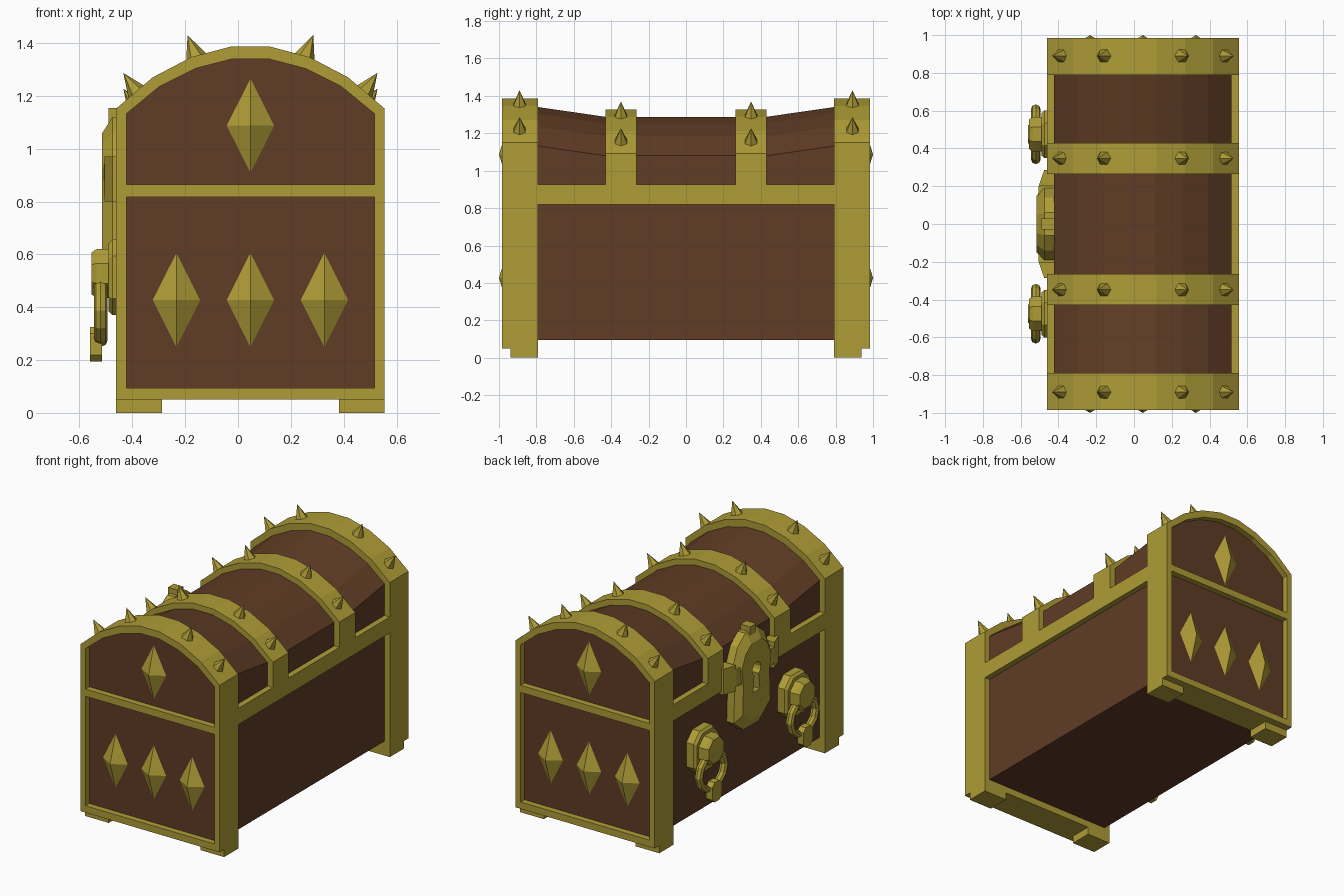
import bpy, bmesh, math
from mathutils import Vector

if "Cube" in bpy.data.objects:
    bpy.data.objects.remove(bpy.data.objects["Cube"])

CX = 0.047  # centre line of the box


def material(name, rgb):
    m = bpy.data.materials.new(name)
    m.diffuse_color = (*rgb, 1)
    m.use_nodes = True
    m.node_tree.nodes["Principled BSDF"].inputs["Base Color"].default_value = m.diffuse_color
    return m


GOLD = material("old gold", (0.43, 0.335, 0.038))
WOOD = material("dark wood", (0.115, 0.045, 0.018))


def finish(name, bm, mat):
    bmesh.ops.recalc_face_normals(bm, faces=bm.faces)
    me = bpy.data.meshes.new(name)
    bm.to_mesh(me)
    bm.free()
    me.materials.append(mat)
    ob = bpy.data.objects.new(name, me)
    bpy.context.collection.objects.link(ob)
    return ob


def loft(name, loops, mat, closed=False):
    """Skin a list of equal-length point loops; cap the ends unless closed."""
    bm = bmesh.new()
    rows = [[bm.verts.new(p) for p in lp] for lp in loops]
    n = len(rows[0])
    pairs = list(zip(rows, rows[1:])) + ([(rows[-1], rows[0])] if closed else [])
    for a, b in pairs:
        for i in range(n):
            j = (i + 1) % n
            bm.faces.new((a[i], a[j], b[j], b[i]))
    if not closed:
        bm.faces.new(rows[0])
        bm.faces.new(rows[-1])
    return finish(name, bm, mat)


def box(name, x, y, z, mat=GOLD):
    return loft(name, [[(a, y[0], z[0]), (a, y[1], z[0]), (a, y[1], z[1]), (a, y[0], z[1])] for a in x], mat)


def plate(name, outline, layers, cy, cz, mat=GOLD):
    """Outline in (y, z) around a centre, stacked along x as (x, scale)."""
    return loft(name, [[(x, cy + y * s, cz + z * s) for y, z in outline] for x, s in layers], mat)


def mirrored(half):
    return half + [(-a, b) for a, b in reversed(half)]


def arch(half, dz=0, bottom=None):
    pts = [(a, b + dz) for a, b in half]
    if bottom is not None:
        pts = [(half[0][0], bottom)] + pts
    return mirrored(pts)


OUTER = [(0.508, 1.152), (0.37, 1.27), (0.223, 1.347), (0.073, 1.387)]
INNER = [(0.47, 1.132), (0.345, 1.235), (0.207, 1.304), (0.068, 1.34)]


def band(name, y0, y1, outer, inner, closed):
    """Strap with a rectangular section that follows the arch."""
    loops = [[(CX + o[0], y0, o[1]), (CX + o[0], y1, o[1]), (CX + i[0], y1, i[1]), (CX + i[0], y0, i[1])]
             for o, i in zip(outer, inner)]
    loft(name, loops, GOLD, closed)


# wooden body with sagging lid
sections = [(-0.945, 0), (-0.79, 0), (-0.43, -0.052), (0.43, -0.052), (0.79, 0), (0.945, 0)]
loft("wooden_body", [[(CX + x, y, z) for x, z in arch(INNER, dz, 0.095)] for y, dz in sections], WOOD)

for s in (-1, 1):
    # end frames, lid straps, rails
    band("end_frame", s * 0.79, s * 0.985, arch(OUTER, 0, 0.05), arch(INNER, 0, 0.095), True)
    band("lid_strap", s * 0.265, s * 0.43, arch(OUTER, -0.06, 0.87), arch(INNER, -0.08, 0.87), False)
    box("end_rail", (CX - 0.48, CX + 0.48), (s * 0.9, s * 0.985), (0.818, 0.865))
    box("side_rail", (CX + s * 0.46, CX + s * 0.508), (-0.8, 0.8), (0.818, 0.925))
    for t in (-1, 1):
        box("foot", (CX + t * 0.508, CX + t * 0.335), (s * 0.79, s * 0.937), (0, 0.055))
    # diamond studs on the ends
    for dx, z in ((-0.28, 0.427), (0, 0.427), (0.28, 0.427), (0, 1.087)):
        bm = bmesh.new()
        x = CX + dx
        ring = [bm.verts.new((x + a, s * 0.943, z + b)) for a, b in ((0.093, 0), (0, 0.185), (-0.093, 0), (0, -0.185))]
        tip = bm.verts.new((x, s * 1.0, z))
        for i in range(4):
            bm.faces.new((ring[i], ring[(i + 1) % 4], tip))
        bm.faces.new(ring)
        finish("diamond_stud", bm, GOLD)

# spikes on every strap
for y, dz in ((-0.89, 0), (-0.348, -0.06), (0.348, -0.06), (0.89, 0)):
    for s in (-1, 1):
        for bx, bz, tx, tz in ((0.207, 1.35, 0.238, 1.43), (0.43, 1.214, 0.481, 1.287)):
            base, tip = Vector((CX + s * bx, y, bz + dz)), Vector((CX + s * tx, y, tz + dz))
            d = (tip - base).normalized()
            base -= d * 0.008
            bpy.ops.mesh.primitive_cone_add(vertices=6, radius1=0.042, radius2=0, depth=(tip - base).length,
                                            location=(base + tip) / 2,
                                            rotation=d.to_track_quat('Z', 'Y').to_euler())
            bpy.context.object.name = "spike"
            bpy.context.object.data.materials.append(GOLD)

# ring pulls
for cy in (-0.475, 0.475):
    oct_plate = mirrored([(0.06, -0.143), (0.125, -0.08), (0.125, 0.08), (0.06, 0.143)])
    plate("pull_plate", oct_plate, [(-0.42, 1), (-0.475, 1), (-0.49, 0.9)], cy, 0.513)
    boss = [(0.1 * math.cos(math.pi * (k + 0.5) / 4), 0.1 * math.sin(math.pi * (k + 0.5) / 4)) for k in range(8)]
    plate("pull_boss", boss, [(-0.48, 1), (-0.535, 1), (-0.555, 0.85)], cy, 0.528)
    bpy.ops.mesh.primitive_torus_add(major_segments=12, minor_segments=8, major_radius=0.132, minor_radius=0.026,
                                     location=(-0.52, cy, 0.388), rotation=(0, math.pi / 2, 0))
    ring = bpy.context.object
    ring.name = "pull_ring"
    ring.scale = (0.87, 1, 1)
    ring.data.materials.append(GOLD)
    grip = mirrored([(0.025, -0.065), (0.05, -0.04), (0.05, 0.04), (0.025, 0.065)])
    plate("pull_grip", grip, [(-0.515, 1), (-0.56, 1)], cy, 0.26)

# lock plate with keyhole
shield = mirrored([(0.08, -0.32), (0.18, -0.24), (0.17, 0.0), (0.19, 0.14), (0.14, 0.25), (0.06, 0.31)])
lock = plate("lock_plate", shield, [(-0.42, 1), (-0.475, 1), (-0.515, 0.8)], 0, 0.81)
for s in (-1, 1):
    loft("lock_wing", [[(-0.42, s * y, z0), (xf, s * y, z0), (xf, s * y, z1), (-0.42, s * y, z1)]
                       for y, xf, z0, z1 in ((0.14, -0.508, 0.83, 0.94), (0.2, -0.505, 0.83, 0.94),
                                             (0.2, -0.505, 0.8, 0.97), (0.287, -0.475, 0.8, 0.97))], GOLD)
box("lock_finial", (-0.49, -0.42), (-0.03, 0.03), (1.04, 1.155))
hole = [(0.045 * math.cos(math.radians(a)), 0.045 * math.sin(math.radians(a)) + 0.045) for a in range(-60, 241, 30)]
hole += [(-0.035, -0.1), (0.035, -0.1)]
cutter = plate("keyhole_cutter", hole, [(-0.46, 1), (-0.6, 1)], 0, 0.83)
cutter.hide_render = True
cutter.display_type = 'WIRE'
mod = lock.modifiers.new("keyhole", 'BOOLEAN')
mod.operation = 'DIFFERENCE'
mod.object = cutter
bpy.context.view_layer.objects.active = lock
bpy.ops.object.modifier_apply(modifier=mod.name)
bpy.data.objects.remove(cutter)
